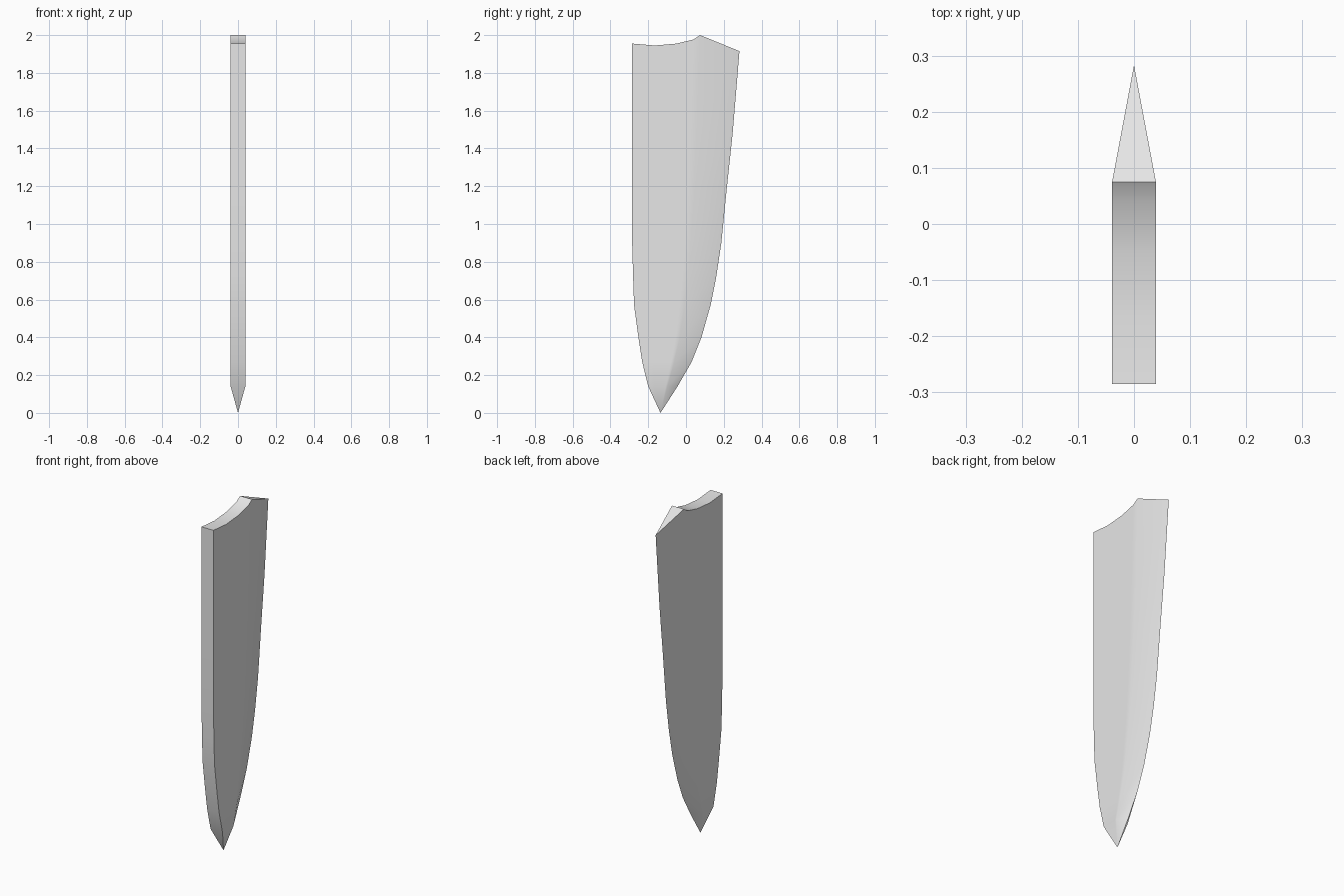
import bpy
import bmesh
import math

cube = bpy.data.objects.get("Cube")
if cube:
    bpy.data.objects.remove(cube, do_unlink=True)

steel = bpy.data.materials.new("light grey steel")
steel.use_nodes = True
colour = (0.8, 0.8, 0.8, 1)
steel.diffuse_color = colour
steel.node_tree.nodes["Principled BSDF"].inputs["Base Color"].default_value = colour

HALF = 0.039          # half the thickness of the spine
TIP = (0, -0.135, 0)

# Cross-sections: height, then y of the spine, bevel ridge and cutting edge
SECTIONS = [
    (0.14, -0.20, -0.098, -0.045),
    (0.27, -0.232, -0.062, 0.03),
    (0.40, -0.252, -0.033, 0.082),
    (0.57, -0.275, -0.008, 0.13),
    (0.72, -0.28, 0.01, 0.16),
    (0.90, -0.285, 0.026, 0.187),
    (1.20, -0.285, 0.045, 0.217),
    (1.48, -0.285, 0.058, 0.247),
]
# Scooped upper end, from spine to ridge, and the top of the cutting edge
TOP = [(-0.285, 1.955), (-0.165, 1.945), (-0.05, 1.955), (0.04, 1.977), (0.075, 2.0)]
TOP_EDGE = (0.283, 1.915)

bm = bmesh.new()
rows = []             # each row: right side, left side, cutting edge
for z, spine, ridge, edge in SECTIONS:
    ys = [spine + (ridge - spine) * (y - TOP[0][0]) / (TOP[-1][0] - TOP[0][0])
          for y, _ in TOP]
    sides = [[bm.verts.new((x, y, z)) for y in ys] for x in (-HALF, HALF)]
    rows.append((*sides, bm.verts.new((0, edge, z))))
sides = [[bm.verts.new((x, y, z)) for y, z in TOP] for x in (-HALF, HALF)]
rows.append((*sides, bm.verts.new((0, *TOP_EDGE))))

# Flat sides, bevels and spine
for low, high in zip(rows, rows[1:]):
    for s in (0, 1):
        a, b = low[s] + [low[2]], high[s] + [high[2]]
        for i in range(len(a) - 1):
            bm.faces.new((a[i], a[i + 1], b[i + 1], b[i]))
    bm.faces.new((low[0][0], low[1][0], high[1][0], high[0][0]))

# Point
tip = bm.verts.new(TIP)
right, left, edge = rows[0]
loop = right + [edge] + left[::-1]
for i, v in enumerate(loop):
    bm.faces.new((v, loop[(i + 1) % len(loop)], tip))

# Upper end
right, left, edge = rows[-1]
for i in range(len(right) - 1):
    bm.faces.new((right[i], right[i + 1], left[i + 1], left[i]))
bm.faces.new((right[-1], edge, left[-1]))
bmesh.ops.recalc_face_normals(bm, faces=bm.faces[:])

mesh = bpy.data.meshes.new("blade")
bm.to_mesh(mesh)
bm.free()
mesh.materials.append(steel)
blade = bpy.data.objects.new("blade", mesh)
bpy.context.collection.objects.link(blade)

# Soft bevel ridge, crisp spine and cutting edge
bpy.ops.object.select_all(action="DESELECT")
blade.select_set(True)
bpy.context.view_layer.objects.active = blade
bpy.ops.object.shade_smooth_by_angle(angle=math.radians(35))
